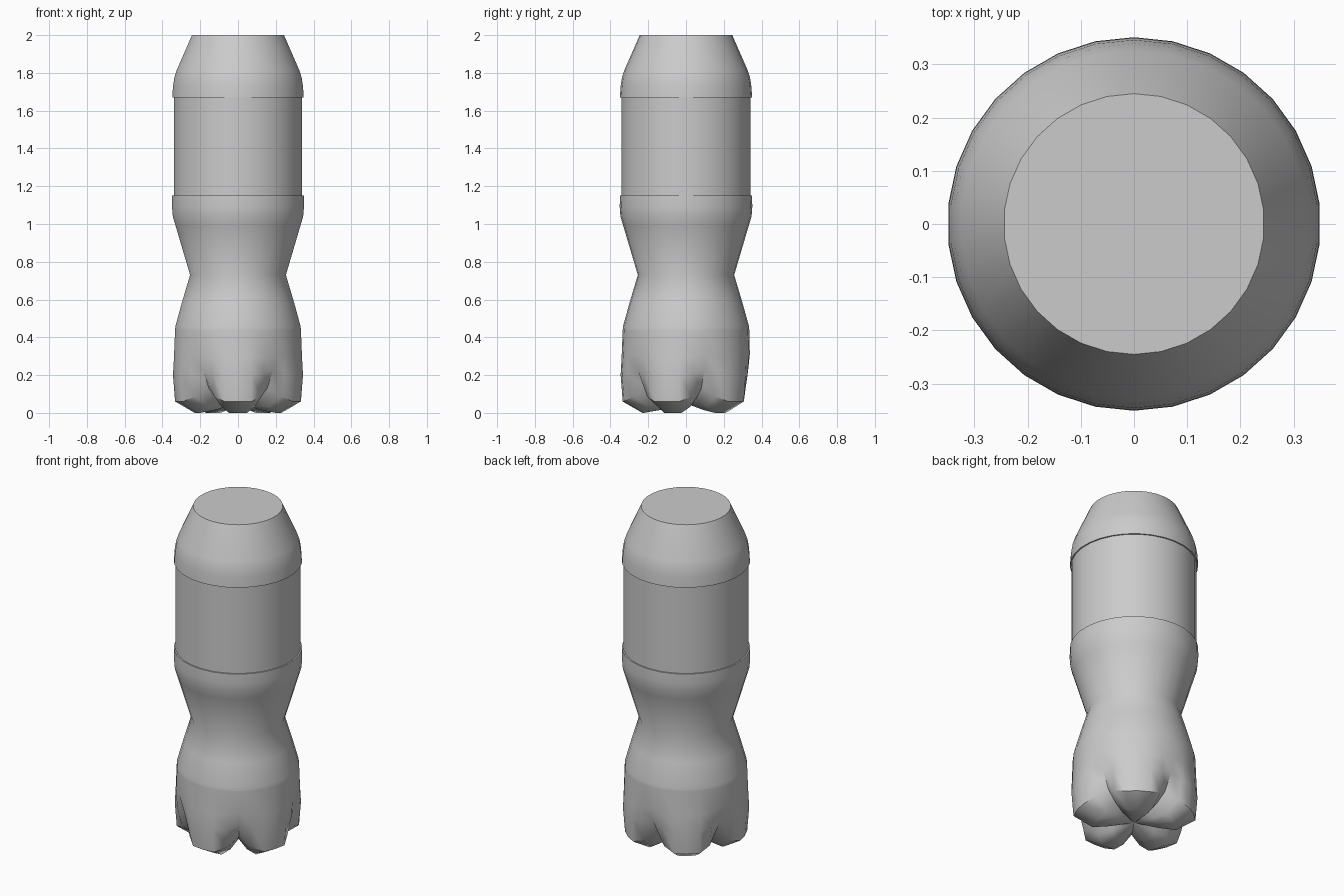
import bpy, bmesh
from math import sin, cos, radians

if "Cube" in bpy.data.objects:
    bpy.data.objects.remove(bpy.data.objects["Cube"])

SIDES = 30          # six columns for each of the five feet
STEP = 360 / SIDES


def build(name, rings, cap_top=False, bottom_z=None):
    """Skin a stack of rings, listed top to bottom; each ring is a function of angle."""
    bm = bmesh.new()
    rows = []
    for ring in rings:
        row = []
        for i in range(SIDES):
            r, z = ring(i)
            a = radians(-90 + i * STEP)
            row.append(bm.verts.new((r * cos(a), r * sin(a), z)))
        rows.append(row)
    for up, low in zip(rows, rows[1:]):
        for i in range(SIDES):
            j = (i + 1) % SIDES
            bm.faces.new((up[i], low[i], low[j], up[j]))
    if cap_top:
        bm.faces.new(rows[0])
    if bottom_z is not None:
        c = bm.verts.new((0, 0, bottom_z))
        for i in range(SIDES):
            bm.faces.new((rows[-1][(i + 1) % SIDES], rows[-1][i], c))
    me = bpy.data.meshes.new(name)
    bm.to_mesh(me)
    bm.free()
    ob = bpy.data.objects.new(name, me)
    bpy.context.collection.objects.link(ob)
    bpy.ops.object.select_all(action='DESELECT')
    ob.select_set(True)
    bpy.context.view_layer.objects.active = ob
    bpy.ops.object.shade_smooth_by_angle(angle=radians(42))
    return ob


def lathe(name, profile, **kw):
    return build(name, [lambda i, p=p: p for p in profile], **kw)


def petal(foot, valley):
    """Ring blending between the foot and the valley outlines, five times round."""
    def ring(i):
        off = abs((i * STEP + 36) % 72 - 36)
        f = 1 - max(0, (off - 12) / 24) ** 1.4
        return tuple(v + (p - v) * f for p, v in zip(foot, valley))
    return ring


# Shoulder with flat closed top and a small lip over the label
lathe("shoulder", [(.245, 2), (.326, 1.815), (.339, 1.775), (.346, 1.73),
                   (.35, 1.67), (.342, 1.67)], cap_top=True)

# Recessed label band
lathe("label_band", [(.342, 1.67), (.342, 1.15)])

# Lower ring and pinched waist
lathe("waist", [(.342, 1.15), (.35, 1.15), (.351, 1.09), (.347, 1.04), (.332, .99),
                (.255, .73), (.297, .59), (.333, .46), (.335, .44)])

# Five-footed base
build("footed_base", [
    petal((.335, .44), (.335, .44)),
    petal((.341, .29), (.338, .31)),
    petal((.346, .20), (.315, .225)),
    petal((.335, .06), (.262, .13)),
    petal((.23, .0), (.19, .085)),
    petal((.14, .015), (.12, .06)),
], bottom_z=.05)
